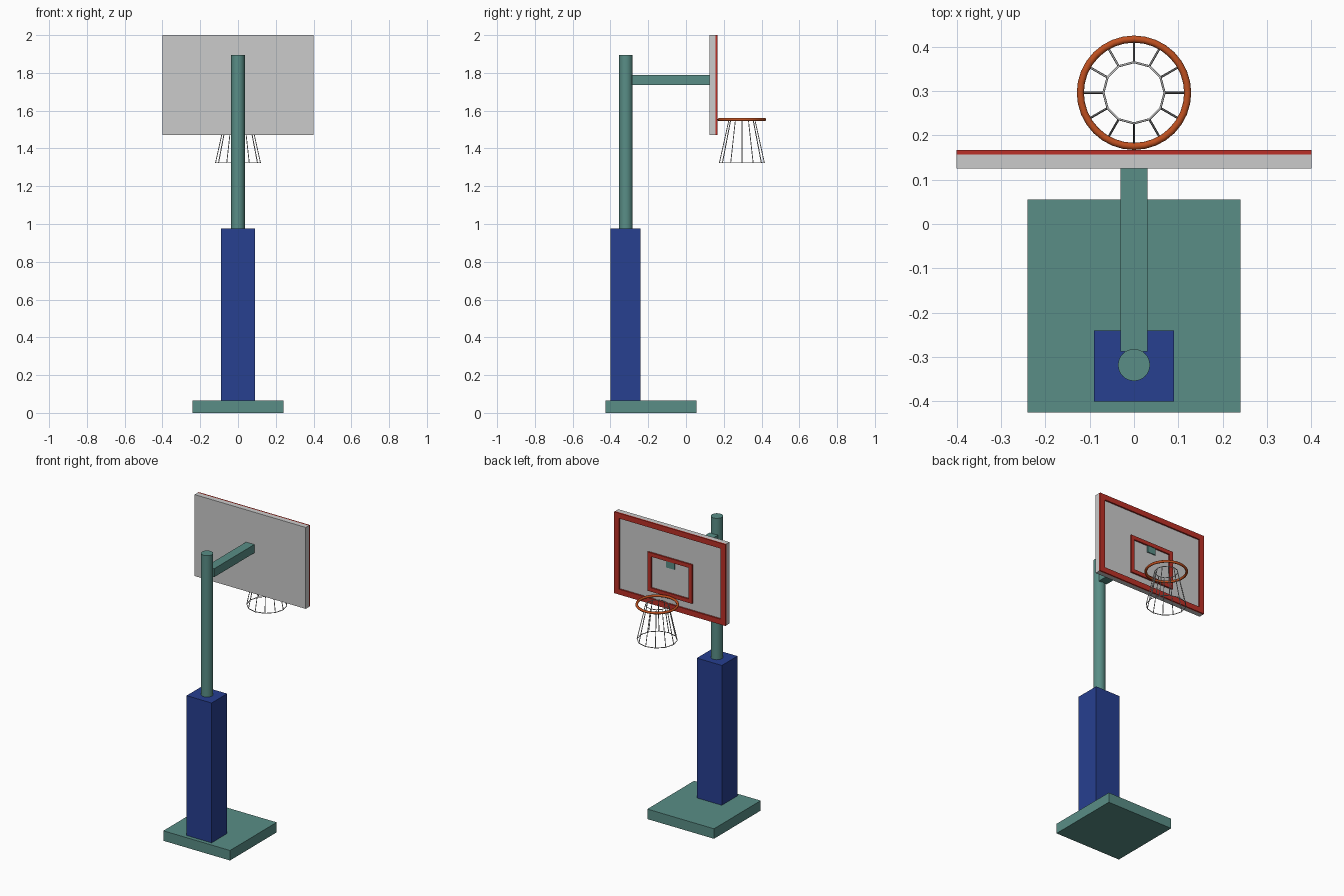
import bpy
import bmesh
from math import cos, sin, pi, radians

if "Cube" in bpy.data.objects:
    bpy.data.objects.remove(bpy.data.objects["Cube"])


def material(name, rgb):
    m = bpy.data.materials.new(name)
    m.diffuse_color = (*rgb, 1)
    m.use_nodes = True
    m.node_tree.nodes["Principled BSDF"].inputs["Base Color"].default_value = m.diffuse_color
    return m


GREEN = material("green_paint", (0.10, 0.27, 0.24))
BLUE = material("blue_padding", (0.02, 0.05, 0.28))
RED = material("red_trim", (0.50, 0.03, 0.02))
ORANGE = material("orange_rim", (0.52, 0.08, 0.014))


def finish(name, bm, mat=None):
    mesh = bpy.data.meshes.new(name)
    bm.to_mesh(mesh)
    bm.free()
    if mat:
        mesh.materials.append(mat)
    obj = bpy.data.objects.new(name, mesh)
    bpy.context.collection.objects.link(obj)
    return obj


def box(name, lo, hi, mat=None):
    bm = bmesh.new()
    bmesh.ops.create_cube(bm, size=1)
    for v in bm.verts:
        v.co = [(a + b) / 2 + c * (b - a) for a, b, c in zip(lo, hi, v.co)]
    return finish(name, bm, mat)


def frame(name, half_w, z0, z1, bar, y0, y1, mat):
    """Flat rectangular frame extruded along y."""
    outer = [(-half_w, z0), (half_w, z0), (half_w, z1), (-half_w, z1)]
    w = half_w - bar
    inner = [(-w, z0 + bar), (w, z0 + bar), (w, z1 - bar), (-w, z1 - bar)]
    bm = bmesh.new()
    o = [bm.verts.new((x, y0, z)) for x, z in outer]
    i = [bm.verts.new((x, y0, z)) for x, z in inner]
    faces = [bm.faces.new((o[k], o[(k + 1) % 4], i[(k + 1) % 4], i[k])) for k in range(4)]
    ext = bmesh.ops.extrude_face_region(bm, geom=faces, use_keep_orig=True)
    for v in ext["geom"]:
        if isinstance(v, bmesh.types.BMVert):
            v.co.y = y1
    bmesh.ops.recalc_face_normals(bm, faces=bm.faces)
    return finish(name, bm, mat)


def smooth(obj):
    bpy.ops.object.select_all(action='DESELECT')
    obj.select_set(True)
    bpy.context.view_layer.objects.active = obj
    bpy.ops.object.shade_smooth_by_angle(angle=radians(40))


# Stand: base plate, padded sleeve, pole and arm (its tip shows through the board)
box("base", (-0.24, -0.425, 0), (0.24, 0.055, 0.065), GREEN)
box("pole_padding", (-0.09, -0.40, 0.065), (0.09, -0.24, 0.975), BLUE)
bpy.ops.mesh.primitive_cylinder_add(vertices=32, radius=0.036, depth=1.83,
                                    location=(0, -0.318, 0.98))
pole = bpy.context.object
pole.name = "pole"
pole.data.materials.append(GREEN)
smooth(pole)
box("support_arm", (-0.03, -0.287, 1.735), (0.03, 0.163, 1.79), GREEN)

# Backboard with border and target square
box("backboard", (-0.40, 0.125, 1.47), (0.40, 0.157, 2.0))
frame("backboard_border", 0.40, 1.47, 2.0, 0.035, 0.157, 0.167, RED)
frame("target_square", 0.16, 1.55, 1.803, 0.025, 0.157, 0.167, RED)

# Rim
HOOP_Y = 0.296
bpy.ops.mesh.primitive_torus_add(major_segments=32, minor_segments=12, major_radius=0.121,
                                 minor_radius=0.008, location=(0, HOOP_Y, 1.553))
rim = bpy.context.object
rim.name = "rim"
rim.data.materials.append(ORANGE)
smooth(rim)

# Net: twelve cords flaring downward between two rings
cords = bpy.data.curves.new("net_cords", 'CURVE')
cords.dimensions = '3D'
cords.bevel_depth = 0.0025
cords.bevel_resolution = 1


def cord(points, cyclic=False):
    s = cords.splines.new('POLY')
    s.points.add(len(points) - 1)
    for p, co in zip(s.points, points):
        p.co = (*co, 1)
    s.use_cyclic_u = cyclic


def ring(r, z):
    return [(r * cos(k * pi / 6), HOOP_Y + r * sin(k * pi / 6), z) for k in range(12)]


top, bottom = ring(0.069, 1.55), ring(0.119, 1.324)
cord(top, True)
cord(bottom, True)
for a, b in zip(top, bottom):
    cord([a, b])
helper = bpy.data.objects.new("net_helper", cords)
bpy.context.collection.objects.link(helper)
bpy.context.view_layer.update()
net_mesh = bpy.data.meshes.new_from_object(
    helper.evaluated_get(bpy.context.evaluated_depsgraph_get()))
bpy.data.objects.remove(helper)
bpy.context.collection.objects.link(bpy.data.objects.new("net", net_mesh))
